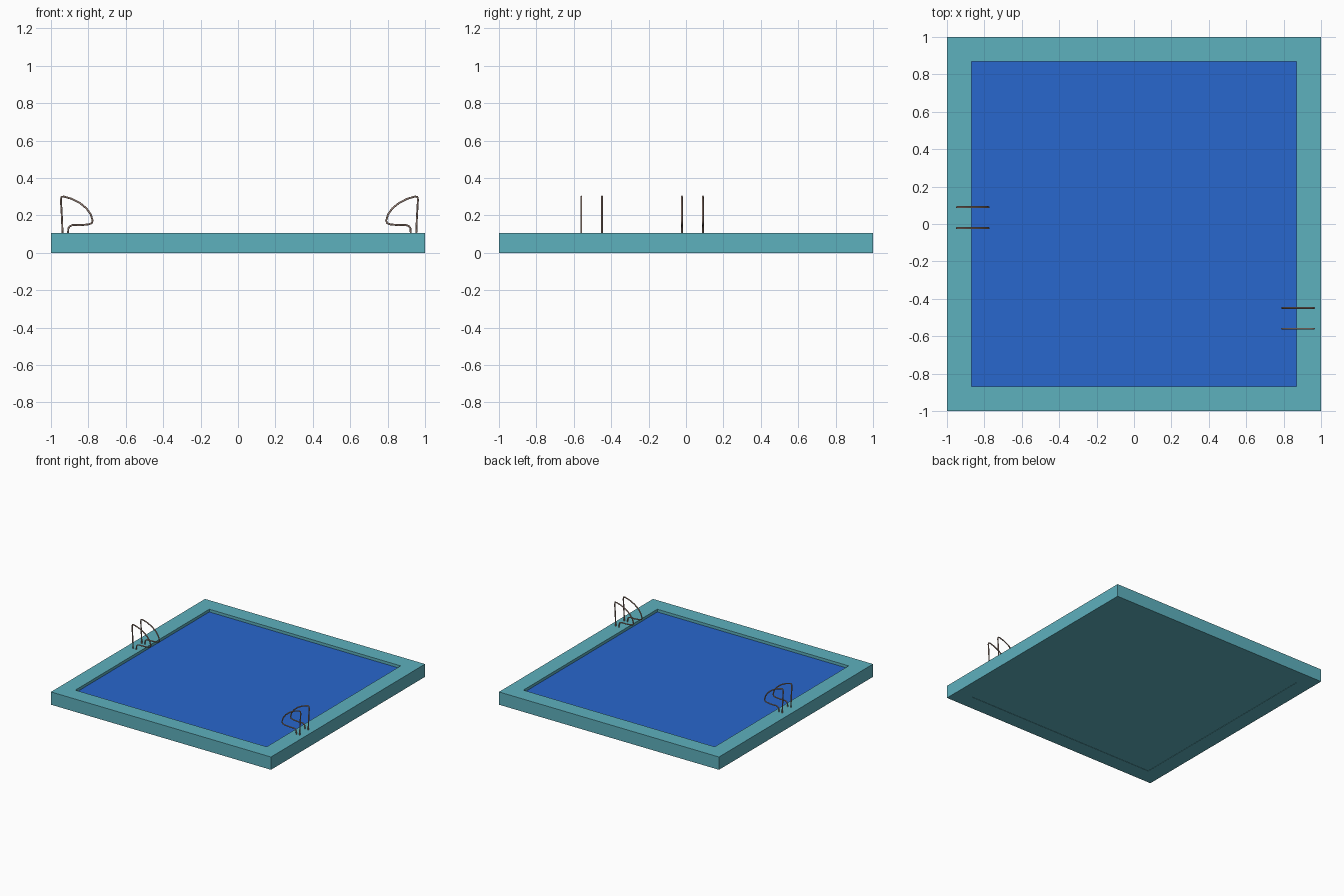
import bpy, bmesh

if "Cube" in bpy.data.objects:
    bpy.data.objects.remove(bpy.data.objects["Cube"])

def material(name, rgb):
    m = bpy.data.materials.new(name)
    m.diffuse_color = (*[(c / 255) ** 2.2 for c in rgb], 1)
    m.use_nodes = True
    m.node_tree.nodes["Principled BSDF"].inputs["Base Color"].default_value = m.diffuse_color
    return m

teal = material("teal tile", (94, 175, 188))
blue = material("water blue", (45, 103, 204))
metal = material("warm metal", (165, 140, 128))

def add_object(name, bm, mat):
    bmesh.ops.recalc_face_normals(bm, faces=bm.faces)
    me = bpy.data.meshes.new(name)
    bm.to_mesh(me)
    bm.free()
    me.materials.append(mat)
    ob = bpy.data.objects.new(name, me)
    bpy.context.collection.objects.link(ob)
    return ob

def slab(name, half, z0, z1, mat):
    bm = bmesh.new()
    bmesh.ops.create_cube(bm, size=1)
    for v in bm.verts:
        v.co = (v.co.x * 2 * half, v.co.y * 2 * half, z0 if v.co.z < 0 else z1)
    return add_object(name, bm, mat)

OUT, INN, TOP = 1.0, 0.87, 0.105

# Square deck: four mitred sides joined as a ring
bm = bmesh.new()
corners = [(-1, -1), (1, -1), (1, 1), (-1, 1)]
section = [(OUT, 0), (OUT, TOP), (INN, TOP), (INN, 0)]
rings = [[bm.verts.new((cx * r, cy * r, z)) for r, z in section] for cx, cy in corners]
for i in range(4):
    a, b = rings[i], rings[(i + 1) % 4]
    for j in range(4):
        k = (j + 1) % 4
        bm.faces.new((a[j], b[j], b[k], a[k]))
add_object("pool_deck", bm, teal)

# Pool floor and water
slab("pool_floor", INN, 0.002, 0.02, teal)
slab("water", INN - 0.001, 0.021, 0.083, blue)

# Ladder rail outline (x, z), left side
outline = [(-0.938, 0.10), (-0.941, 0.18), (-0.947, 0.285), (-0.944, 0.299), (-0.932, 0.301),
           (-0.89, 0.289), (-0.845, 0.266), (-0.81, 0.237), (-0.787, 0.205), (-0.777, 0.172),
           (-0.782, 0.158), (-0.80, 0.152), (-0.84, 0.148), (-0.885, 0.148), (-0.90, 0.142),
           (-0.907, 0.13), (-0.909, 0.10)]

def rail(name, y, side):
    cu = bpy.data.curves.new(name, 'CURVE')
    cu.dimensions = '3D'
    cu.bevel_depth = 0.005
    cu.bevel_resolution = 2
    cu.use_fill_caps = True
    sp = cu.splines.new('POLY')
    sp.points.add(len(outline) - 1)
    for p, (x, z) in zip(sp.points, outline):
        p.co = (x if side == "left" else 0.015 - x, y, z, 1)
    sp.use_smooth = True
    cu.materials.append(metal)
    bpy.context.collection.objects.link(bpy.data.objects.new(name, cu))

for side, ys in (("left", (0.09, -0.022)), ("right", (-0.449, -0.56))):
    for n, y in enumerate(ys, 1):
        rail(f"{side}_ladder_rail_{n}", y, side)
